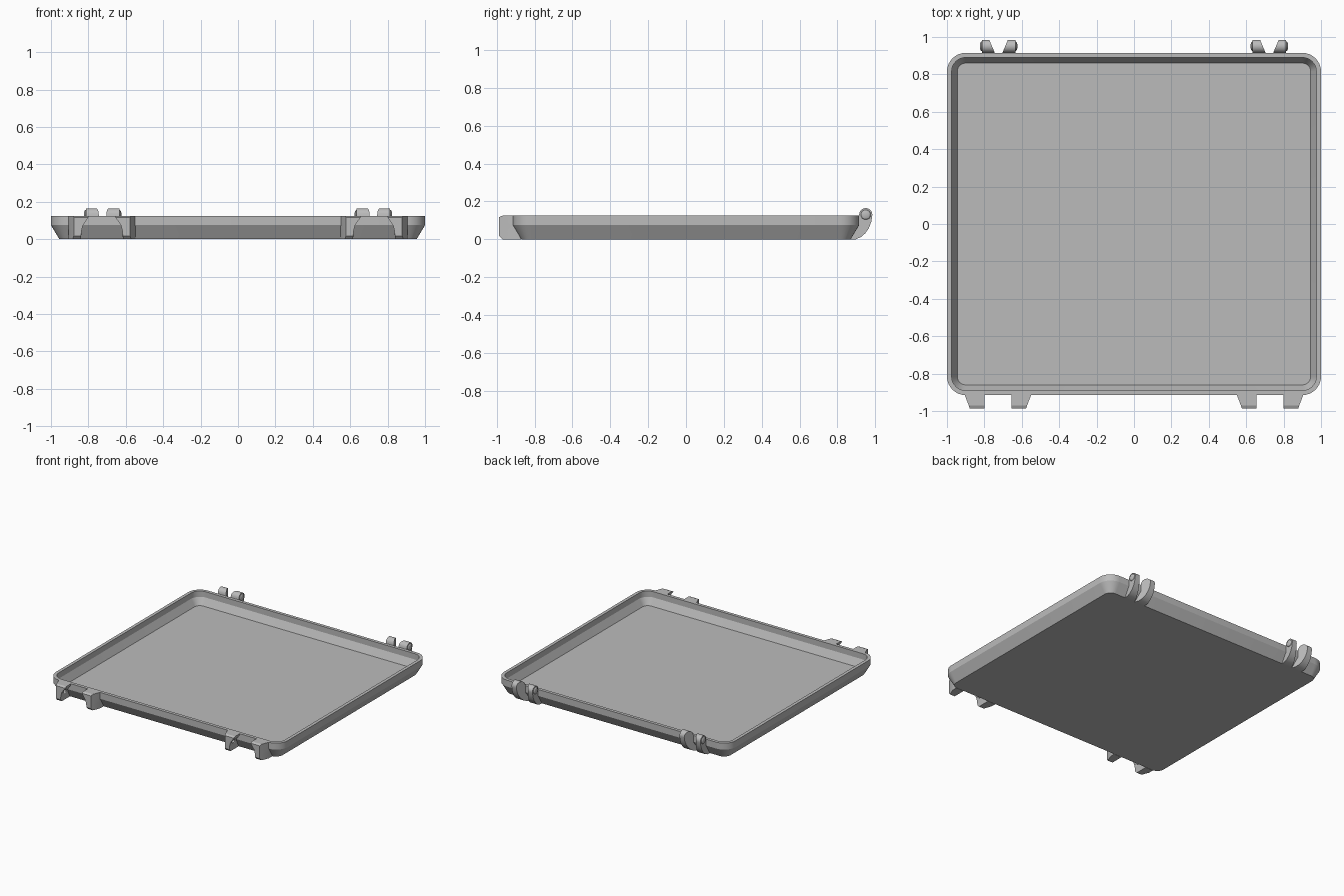
import bpy, bmesh
from math import sin, cos, pi, radians

cube = bpy.data.objects.get("Cube")
if cube:
    bpy.data.objects.remove(cube, do_unlink=True)

grey = bpy.data.materials.new("light_grey")
grey.use_nodes = True
colour = (0.5, 0.5, 0.5, 1)
grey.diffuse_color = colour
grey.node_tree.nodes["Principled BSDF"].inputs["Base Color"].default_value = colour


def loft(name, rings):
    """Join closed rings of equal length and cap both ends."""
    bm = bmesh.new()
    loops = [[bm.verts.new(p) for p in ring] for ring in rings]
    n = len(loops[0])
    for a, b in zip(loops, loops[1:]):
        for i in range(n):
            j = (i + 1) % n
            bm.faces.new((a[i], a[j], b[j], b[i]))
    bm.faces.new(loops[0])
    bm.faces.new(loops[-1])
    bmesh.ops.recalc_face_normals(bm, faces=bm.faces)
    mesh = bpy.data.meshes.new(name)
    bm.to_mesh(mesh)
    bm.free()
    ob = bpy.data.objects.new(name, mesh)
    bpy.context.collection.objects.link(ob)
    mesh.materials.append(grey)
    bpy.ops.object.select_all(action="DESELECT")
    ob.select_set(True)
    bpy.context.view_layer.objects.active = ob
    bpy.ops.object.shade_smooth_by_angle(angle=radians(25))
    return ob


def rounded_rect(hx, hy, r, z, steps=8):
    pts = []
    for q, (sx, sy) in enumerate(((1, 1), (-1, 1), (-1, -1), (1, -1))):
        for i in range(steps + 1):
            a = (q + i / steps) * pi / 2
            pts.append((sx * (hx - r) + r * cos(a), sy * (hy - r) + r * sin(a), z))
    return pts


def disc(x, y, z, r, steps=24):
    return [(x, y + r * cos(2 * pi * i / steps), z + r * sin(2 * pi * i / steps))
            for i in range(steps)]


# Shallow tray: outside, rim, then inside down to the floor
loft("tray", [
    rounded_rect(0.955, 0.87, 0.055, 0),
    rounded_rect(1.0, 0.915, 0.10, 0.075),
    rounded_rect(1.0, 0.915, 0.10, 0.125),
    rounded_rect(0.975, 0.89, 0.075, 0.125),
    rounded_rect(0.975, 0.89, 0.075, 0.08),
    rounded_rect(0.945, 0.86, 0.045, 0.025),
])

# Hinge lug side outline (y, z): curved underside and round eye
EYE_Y, EYE_Z, EYE_R = 0.95, 0.13, 0.035
hinge_outline = [(0.905, 0.08), (0.87, 0), (0.897, 0), (0.925, 0.012),
                 (0.948, 0.032), (0.967, 0.06), (0.98, 0.095)]
hinge_outline += [(EYE_Y + EYE_R * cos(a), EYE_Z + EYE_R * sin(a))
                  for a in (radians(-15 + 15 * i) for i in range(14))]


def hinge_lug(cx, side, name):
    inner = [(cx + side * (0.0225 + 0.42 * (y - 0.92)), y, z) for y, z in hinge_outline]
    outer = [(cx + side * 0.09, y, z) for y, z in hinge_outline]
    loft(name, [inner, outer])
    # Low domed cap on the outer face
    loft(name + "_cap", [disc(cx + side * d, EYE_Y, EYE_Z, r)
                         for d, r in ((0.085, 0.027), (0.092, 0.026),
                                      (0.097, 0.021), (0.1, 0.012))])


# Latch lug inner edge (offset, z): flares toward the pair's centre at the top
latch_edge = [(0.112, 0), (0.109, 0.045), (0.101, 0.075), (0.086, 0.097),
              (0.076, 0.11), (0.0725, 0.125)]


def latch_lug(cx, side, name):
    def section(y, outer, low, high):
        pts = latch_edge + [(outer, z) for _, z in reversed(latch_edge)]
        ring = []
        for d, z in pts:
            depth = y if y else -(0.872 + 0.033 * min(z / 0.075, 1))
            ring.append((cx + side * d, depth, min(max(z, low), high)))
        return ring

    lug = loft(name, [section(None, 0.18, 0, 0.125), section(-0.915, 0.1775, 0, 0.125),
                      section(-0.97, 0.156, 0, 0.125), section(-0.987, 0.15, 0.018, 0.117)])
    # Blind pin hole in the inner face
    cutter = loft("pin_cutter", [disc(cx + side * d, -0.95, 0.075, 0.017)
                                 for d in (0.05, 0.125)])
    cutter.hide_render = True
    cut = lug.modifiers.new("pin_hole", "BOOLEAN")
    cut.operation = "DIFFERENCE"
    cut.object = cutter
    cut.solver = "EXACT"
    bpy.ops.object.select_all(action="DESELECT")
    lug.select_set(True)
    bpy.context.view_layer.objects.active = lug
    bpy.ops.object.modifier_apply(modifier=cut.name)
    bpy.data.objects.remove(cutter, do_unlink=True)


# Paired lugs: hinges at the back, latches at the front
for sx, word in ((1, "left"), (-1, "right")):
    for side, place in ((sx, "outer"), (-sx, "inner")):
        hinge_lug(sx * 0.724, side, f"{word}_{place}_hinge_lug")
        latch_lug(sx * 0.7275, side, f"{word}_{place}_latch_lug")
